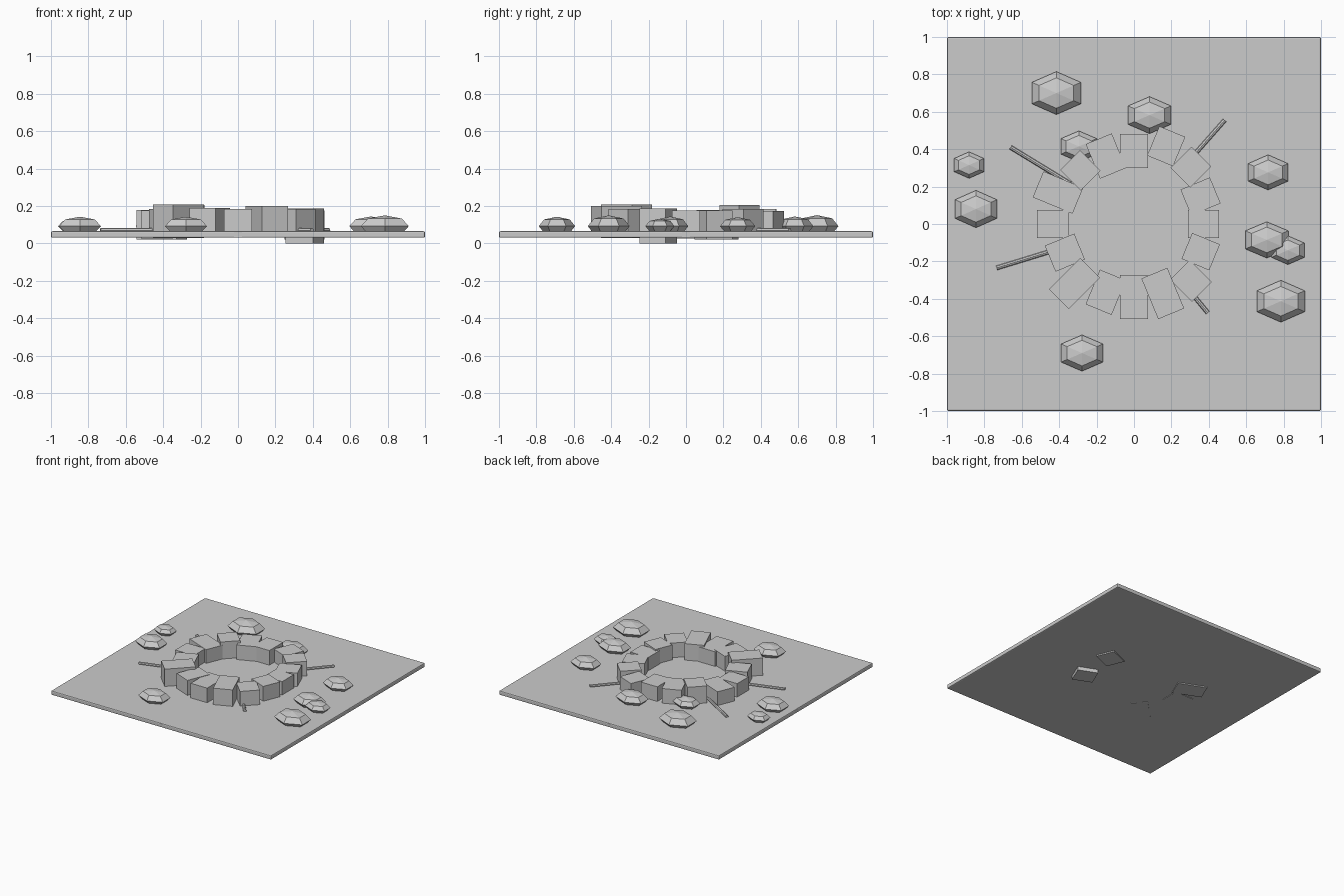
import bpy, bmesh, math
from mathutils import Matrix, Vector

if "Cube" in bpy.data.objects:
    bpy.data.objects.remove(bpy.data.objects["Cube"])

stone = bpy.data.materials.new("stone_grey")
stone.diffuse_color = (0.6, 0.6, 0.6, 1)
stone.use_nodes = True
stone.node_tree.nodes["Principled BSDF"].inputs["Base Color"].default_value = stone.diffuse_color


def finish(name, bm):
    bmesh.ops.recalc_face_normals(bm, faces=bm.faces)
    me = bpy.data.meshes.new(name)
    bm.to_mesh(me)
    bm.free()
    me.materials.append(stone)
    ob = bpy.data.objects.new(name, me)
    bpy.context.collection.objects.link(ob)
    return ob


def box(name, size, loc, angle=0):
    bm = bmesh.new()
    m = Matrix.Translation(loc) @ Matrix.Rotation(angle, 4, 'Z') @ Matrix.Diagonal((*size, 1))
    bmesh.ops.create_cube(bm, size=1, matrix=m)
    return finish(name, bm)


def rock(name, x, y, hx, hy):
    # six-sided squashed ball, points towards +y and -y
    bm = bmesh.new()
    rx, ry, rz, zc = hx / 0.866, hy, 0.45 * hx, 0.092
    rings = []
    for lat in (-45, 0, 45):
        c, s = math.cos(math.radians(lat)), math.sin(math.radians(lat))
        rings.append([bm.verts.new((x + rx * c * math.cos(math.radians(30 + 60 * k)),
                                    y + ry * c * math.sin(math.radians(30 + 60 * k)),
                                    zc + rz * s)) for k in range(6)])
    low = bm.verts.new((x, y, zc - rz))
    top = bm.verts.new((x, y, zc + rz))
    for k in range(6):
        n = (k + 1) % 6
        for a, b in zip(rings, rings[1:]):
            bm.faces.new((a[k], a[n], b[n], b[k]))
        bm.faces.new((low, rings[0][n], rings[0][k]))
        bm.faces.new((top, rings[2][k], rings[2][n]))
    return finish(name, bm)


def stick(name, a, b, r=0.012, z=0.07):
    a, b = Vector((*a, z)), Vector((*b, z))
    d = b - a
    bm = bmesh.new()
    m = Matrix.Translation((a + b) / 2) @ d.to_track_quat('Z', 'Y').to_matrix().to_4x4()
    bmesh.ops.create_cone(bm, cap_ends=True, segments=8, radius1=r, radius2=r,
                          depth=d.length, matrix=m)
    return finish(name, bm)


# Square ground slab with softened edges
slab = box("ground_slab", (2, 2, 0.035), (0, 0, 0.0475))
bev = slab.modifiers.new("edge", 'BEVEL')
bev.width, bev.segments = 0.008, 2

# Round ground disc lying within the slab
bm = bmesh.new()
bmesh.ops.create_cone(bm, cap_ends=True, segments=64, radius1=1, radius2=1, depth=0.026,
                      matrix=Matrix.Translation((0, 0, 0.0475)))
finish("ground_disc", bm)

# Ring of sixteen blocks: centre distance, radial length, bottom, top
blocks = [
    (0.372, 0.165, 0.04, 0.175), (0.385, 0.17, 0.02, 0.175),
    (0.43, 0.16, 0.04, 0.185), (0.45, 0.17, 0.04, 0.172),
    (0.39, 0.18, 0.04, 0.185), (0.393, 0.20, 0.04, 0.185),
    (0.405, 0.155, 0.04, 0.205), (0.44, 0.23, 0.021, 0.178),
    (0.433, 0.17, 0.026, 0.175), (0.40, 0.17, 0.04, 0.185),
    (0.45, 0.235, 0.028, 0.207), (0.395, 0.20, 0.04, 0.188),
    (0.39, 0.235, 0.04, 0.185), (0.402, 0.235, 0.04, 0.20),
    (0.43, 0.165, 0.04, 0.185), (0.386, 0.16, 0.0, 0.187),
]
for i, (r, length, lo, hi) in enumerate(blocks):
    t = math.radians(22.5 * i)
    box(f"ring_block_{i + 1}", (length, 0.15, hi - lo),
        (r * math.cos(t), r * math.sin(t), (lo + hi) / 2), t)

# Scattered rocks: x, y, half width, half depth
rocks = [
    (-0.415, 0.70, 0.131, 0.115), (0.083, 0.582, 0.115, 0.099),
    (-0.295, 0.415, 0.096, 0.083), (-0.882, 0.315, 0.08, 0.071),
    (-0.845, 0.08, 0.112, 0.10), (0.717, 0.276, 0.107, 0.094),
    (0.71, -0.085, 0.115, 0.097), (0.823, -0.14, 0.088, 0.077),
    (0.785, -0.413, 0.128, 0.112), (-0.278, -0.69, 0.112, 0.097),
]
for i, p in enumerate(rocks):
    rock(f"rock_{i + 1}", *p)

# Sticks poking out from under the ring
stick("stick_1", (-0.66, 0.41), (-0.34, 0.215))
stick("stick_2", (0.485, 0.555), (0.26, 0.30))
stick("stick_3", (-0.735, -0.235), (-0.36, -0.12))
stick("stick_4", (0.395, -0.475), (0.25, -0.30))
